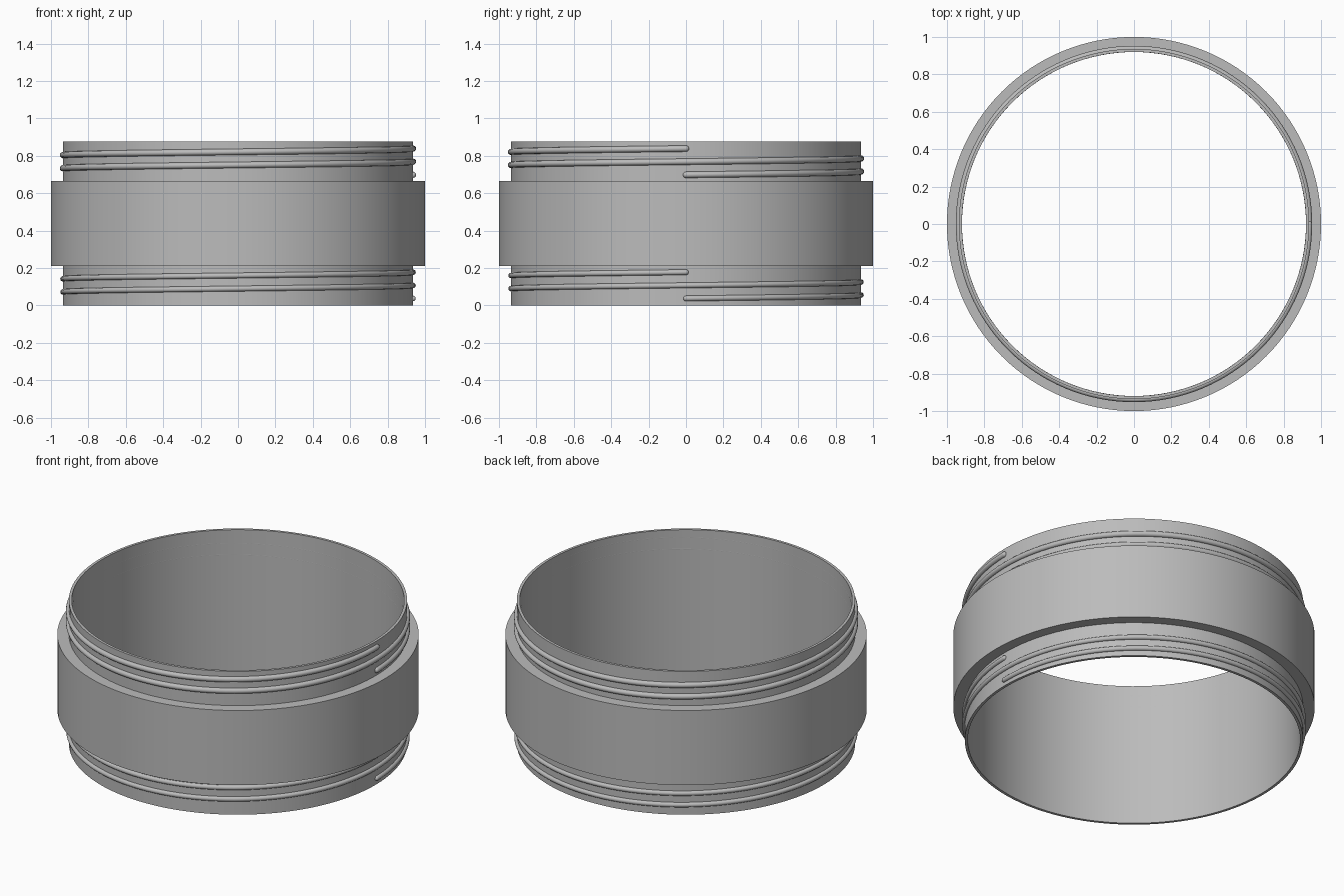
import bpy, bmesh, math

cube = bpy.data.objects.get("Cube")
if cube:
    bpy.data.objects.remove(cube, do_unlink=True)

# Single grey material
grey = bpy.data.materials.new("plain grey")
grey.use_nodes = True
COLOUR = (0.5, 0.5, 0.5, 1)
grey.diffuse_color = COLOUR
grey.node_tree.nodes["Principled BSDF"].inputs["Base Color"].default_value = COLOUR

TAU = 2 * math.pi
HEIGHT, BAND_LOW, BAND_HIGH = 0.875, 0.21, 0.666
INNER, NECK, BAND = 0.92, 0.936, 1.0


def finish(name, bm):
    """Turn a bmesh into a smooth-shaded object with sharp edges kept."""
    bmesh.ops.recalc_face_normals(bm, faces=bm.faces)
    mesh = bpy.data.meshes.new(name)
    bm.to_mesh(mesh)
    bm.free()
    mesh.materials.append(grey)
    obj = bpy.data.objects.new(name, mesh)
    bpy.context.collection.objects.link(obj)
    bpy.ops.object.select_all(action="DESELECT")
    obj.select_set(True)
    bpy.context.view_layer.objects.active = obj
    bpy.ops.object.shade_smooth_by_angle(angle=math.radians(40))
    return obj


def bridge(bm, first, second):
    """Join two closed loops of vertices with quads."""
    n = len(first)
    for i in range(n):
        j = (i + 1) % n
        bm.faces.new((first[i], first[j], second[j], second[i]))


def sleeve(segments=128):
    """Revolve the wall section: thin necks above and below a thick band."""
    section = [(INNER, 0), (NECK, 0), (NECK, BAND_LOW), (BAND, BAND_LOW),
               (BAND, BAND_HIGH), (NECK, BAND_HIGH), (NECK, HEIGHT), (INNER, HEIGHT)]
    bm = bmesh.new()
    loops = []
    for s in range(segments):
        a = TAU * s / segments
        loops.append([bm.verts.new((r * math.cos(a), r * math.sin(a), z))
                      for r, z in section])
    for s in range(segments):
        bridge(bm, loops[s], loops[(s + 1) % segments])
    finish("sleeve_body", bm)


def thread(name, start_z, radius, turns=2, pitch=0.07, steps=128, sides=12):
    """Sweep a round bead along a helix, with domed ends."""
    length = TAU * turns
    dome = [math.pi / 2 * k / 4 for k in range(4)]
    # Each station is an angle round the sleeve and a bead radius
    tip = [(-radius / NECK * math.cos(t), radius * math.sin(t)) for t in dome[1:]]
    stations = tip + [(length * k / (turns * steps), radius)
                      for k in range(turns * steps + 1)]
    stations += [(length - a, r) for a, r in reversed(tip)]
    bm = bmesh.new()
    loops = []
    for a, bead in stations:
        z = start_z + pitch * a / TAU
        loop = []
        for k in range(sides):
            t = TAU * k / sides
            r = NECK + bead * math.cos(t)
            loop.append(bm.verts.new((r * math.cos(a), r * math.sin(a),
                                      z + bead * math.sin(t))))
        loops.append(loop)
    for first, second in zip(loops, loops[1:]):
        bridge(bm, first, second)
    bm.faces.new(loops[0])
    bm.faces.new(loops[-1])
    finish(name, bm)


sleeve()
thread("upper_thread", 0.698, 0.0165)
thread("lower_thread", 0.037, 0.0145)
